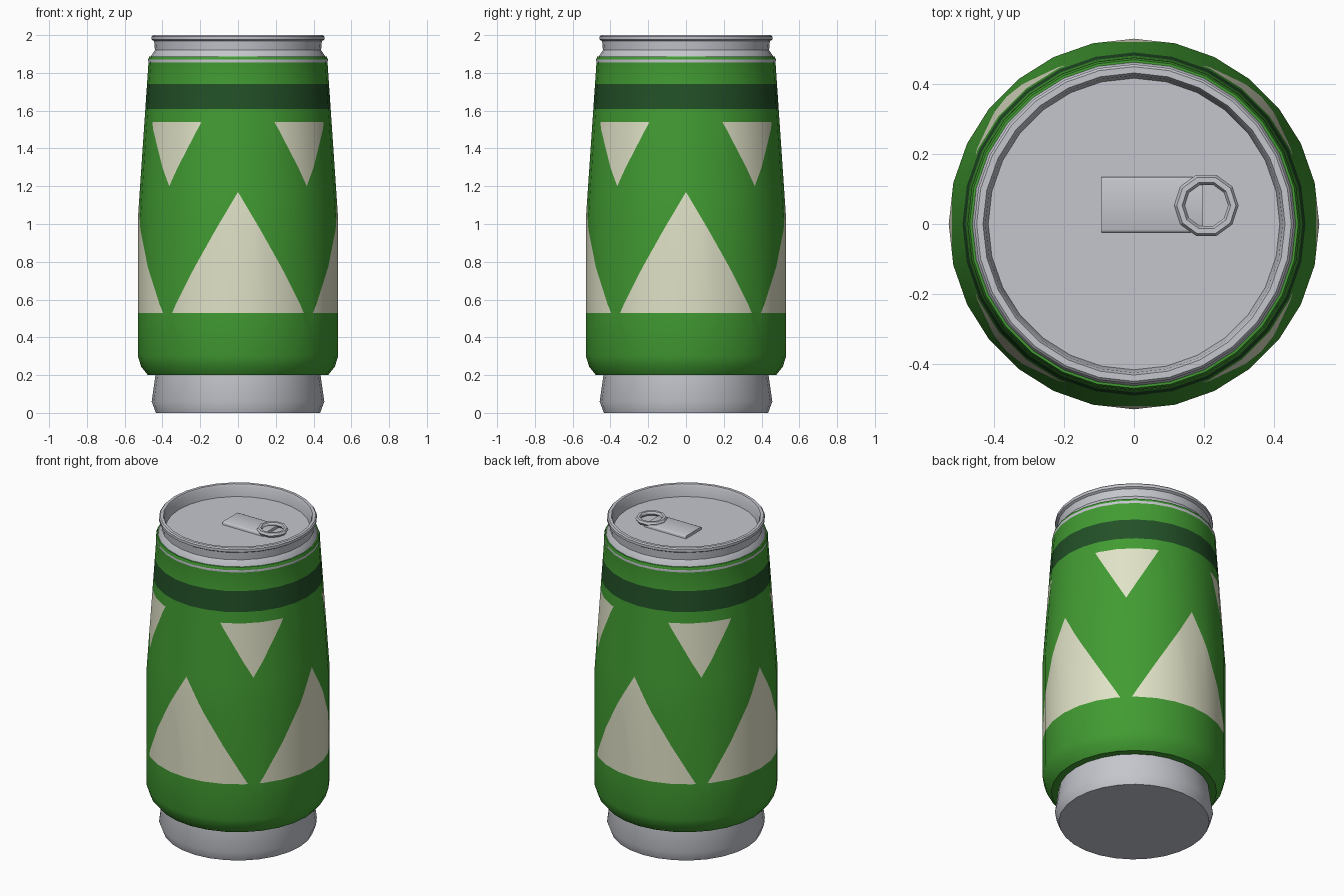
import bpy, bmesh, math
from mathutils import Vector

if "Cube" in bpy.data.objects:
    bpy.data.objects.remove(bpy.data.objects["Cube"])

N = 28                      # sides of the can
STEP = 2 * math.pi / N


def material(name, rgb):
    m = bpy.data.materials.new(name)
    m.diffuse_color = (*rgb, 1)
    m.use_nodes = True
    m.node_tree.nodes["Principled BSDF"].inputs["Base Color"].default_value = m.diffuse_color
    return m


SILVER = material("silver metal", (0.55, 0.565, 0.61))
GREEN = material("leaf green", (0.054, 0.33, 0.032))
DARK = material("dark green", (0.016, 0.08, 0.02))
CREAM = material("cream", (0.75, 0.76, 0.57))


def finish(bm, name, mats, angle=35):
    bmesh.ops.recalc_face_normals(bm, faces=bm.faces)
    me = bpy.data.meshes.new(name)
    bm.to_mesh(me)
    bm.free()
    ob = bpy.data.objects.new(name, me)
    bpy.context.collection.objects.link(ob)
    for m in mats:
        me.materials.append(m)
    bpy.ops.object.select_all(action='DESELECT')
    ob.select_set(True)
    bpy.context.view_layer.objects.active = ob
    bpy.ops.object.shade_smooth_by_angle(angle=math.radians(angle))
    return ob


def lathe(name, profile, cap_first=False, cap_last=False):
    """Turn an (r, z) profile around the z axis."""
    bm = bmesh.new()
    rings = [[bm.verts.new((r * math.sin(i * STEP), -r * math.cos(i * STEP), z))
              for i in range(N)] for r, z in profile]
    for a, b in zip(rings, rings[1:]):
        for i in range(N):
            j = (i + 1) % N
            bm.faces.new((a[i], a[j], b[j], b[i]))
    if cap_first:
        bm.faces.new(rings[0][::-1])
    if cap_last:
        bm.faces.new(rings[-1])
    return finish(bm, name, [SILVER])


# Metal base and the metal neck with rim and sunken lid
lathe("base", [(0.435, 0), (0.457, 0.06), (0.437, 0.2), (0.437, 0.22)], cap_first=True)
lathe("neck_and_lid", [(0.466, 1.87), (0.463, 1.886), (0.44, 1.92), (0.444, 1.968),
                       (0.457, 1.976), (0.457, 1.993), (0.45, 2.0), (0.432, 2.0),
                       (0.425, 1.985), (0.417, 1.925)], cap_last=True)

# Painted body: drawn unrolled as (degrees, z), cut along the pattern, then wrapped
BODY = [(0.437, 0.2), (0.478, 0.201), (0.513, 0.245), (0.53, 0.30), (0.53, 1.03),
        (0.474, 1.855), (0.476, 1.87), (0.470, 1.886), (0.45, 1.887)]
rows = sorted({z for r, z in BODY} | {0.53, 1.17, 1.20, 1.54, 1.61, 1.74})
deg = 360 / N
cols = [-45] + [k * deg for k in range(-3, 25)] + [315]

bm = bmesh.new()
grid = [[bm.verts.new((c, 0, z)) for c in cols] for z in rows]
for a, b in zip(grid, grid[1:]):
    for i in range(len(cols) - 1):
        bm.faces.new((a[i], a[i + 1], b[i + 1], b[i]))

# Triangles: centre angle, half width, base z, tip z
TRIANGLES = ([(90 * k, 41.3, 0.53, 1.17) for k in range(4)] +
             [(90 * k - 45, 22, 1.54, 1.20) for k in range(5)])
for c, half, zb, zt in TRIANGLES:
    lo, hi = min(zb, zt), max(zb, zt)
    for s in (-1, 1):
        faces = [f for f in bm.faces if lo < f.calc_center_median().z < hi]
        geom = list({e for f in faces for e in (*f.verts, *f.edges)}) + faces
        normal = Vector((zt - zb, 0, s * half)).normalized()
        bmesh.ops.bisect_plane(bm, geom=geom, dist=1e-5,
                               plane_co=(c, 0, zt), plane_no=normal)


def colour(x, z):
    if 1.61 < z < 1.74:
        return 1
    if 1.855 < z < 1.87:
        return 3
    for c, half, zb, zt in TRIANGLES:
        t = (zt - z) / (zt - zb)
        if 0 < t < 1 and abs(x - c) < half * t:
            return 2
    return 0


for f in bm.faces:
    p = f.calc_center_median()
    f.material_index = colour(p.x, p.z)


def radius(z):
    for (r0, z0), (r1, z1) in zip(BODY, BODY[1:]):
        if z <= z1 + 1e-6:
            return r0 + (r1 - r0) * max(0, z - z0) / (z1 - z0)
    return BODY[-1][0]


for v in bm.verts:
    t = math.radians(v.co.x)
    local = t % STEP - STEP / 2          # keep cut points on the flat sides
    r = radius(v.co.z) * math.cos(STEP / 2) / math.cos(local)
    v.co = (r * math.sin(t), -r * math.cos(t), v.co.z)
bmesh.ops.remove_doubles(bm, verts=bm.verts, dist=1e-4)
finish(bm, "painted_body", [GREEN, DARK, CREAM, SILVER], 40)

# Opening tab: flat plate and pull ring
bm = bmesh.new()
bmesh.ops.create_cube(bm, size=1)
for v in bm.verts:
    v.co = (0.052 + v.co.x * 0.29, 0.055 + v.co.y * 0.16, 1.93 + v.co.z * 0.026)
top = [e for e in bm.edges if all(v.co.z > 1.935 for v in e.verts)
       and abs(e.verts[0].co.y - e.verts[1].co.y) < 1e-4]
bmesh.ops.bevel(bm, geom=top, offset=0.008, segments=2, affect='EDGES', profile=0.5)
finish(bm, "tab_plate", [SILVER], 50)

bpy.ops.mesh.primitive_torus_add(major_segments=10, minor_segments=6, major_radius=0.077,
                                 minor_radius=0.015, location=(0.207, 0.053, 1.945))
ring = bpy.context.object
ring.name = "tab_ring"
ring.data.materials.append(SILVER)
